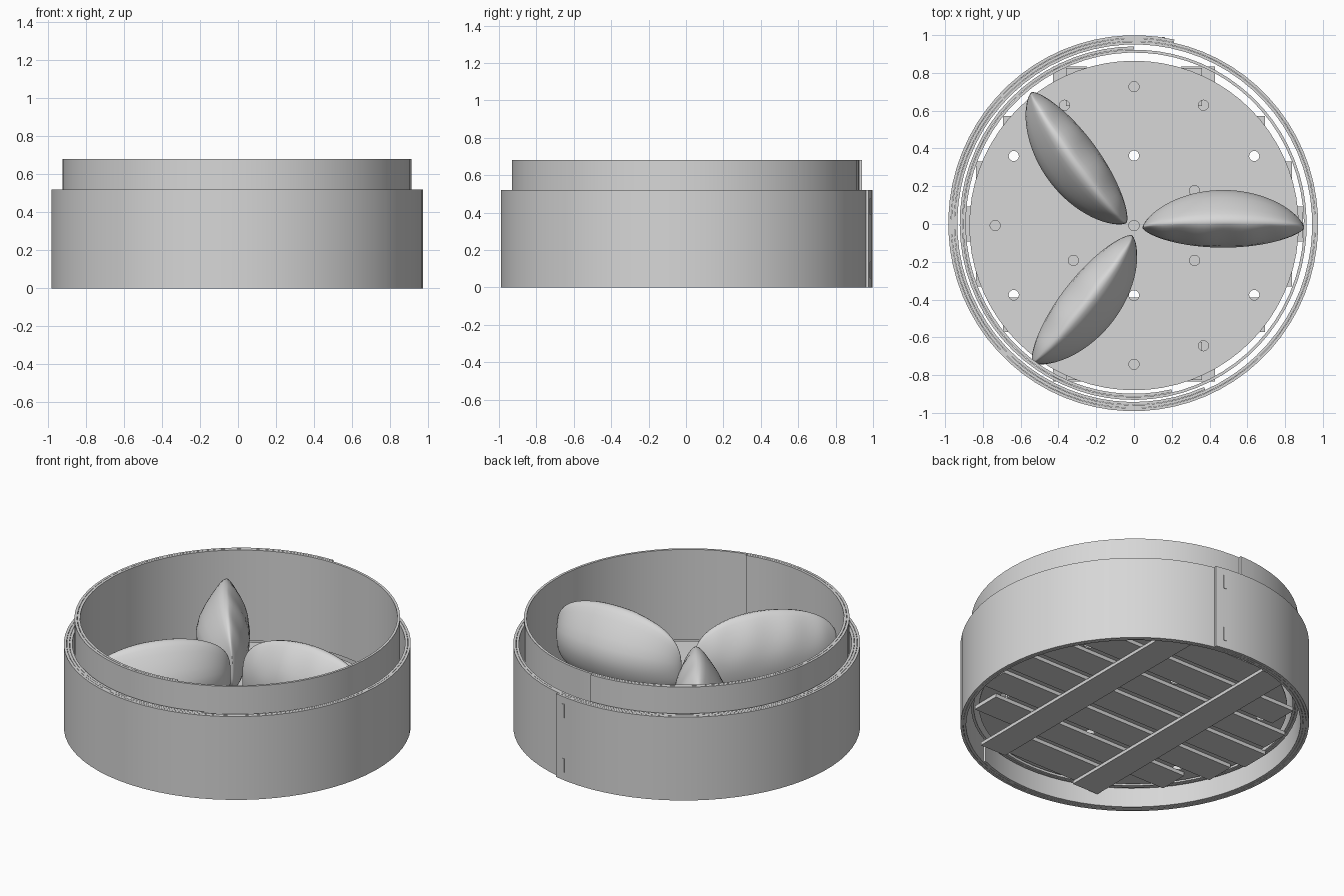
import bpy, bmesh
from math import sin, cos, pi, radians, sqrt, copysign
from mathutils import Matrix

if "Cube" in bpy.data.objects:
    bpy.data.objects.remove(bpy.data.objects["Cube"], do_unlink=True)

grey = bpy.data.materials.new("light_grey")
grey.use_nodes = True
grey.diffuse_color = (0.68, 0.68, 0.68, 1)
grey.node_tree.nodes["Principled BSDF"].inputs["Base Color"].default_value = (0.68, 0.68, 0.68, 1)


def finish(name, bm, smooth=None):
    bmesh.ops.recalc_face_normals(bm, faces=bm.faces)
    mesh = bpy.data.meshes.new(name)
    bm.to_mesh(mesh)
    bm.free()
    mesh.materials.append(grey)
    ob = bpy.data.objects.new(name, mesh)
    bpy.context.collection.objects.link(ob)
    if smooth:
        bpy.ops.object.select_all(action='DESELECT')
        ob.select_set(True)
        bpy.context.view_layer.objects.active = ob
        bpy.ops.object.shade_smooth_by_angle(angle=radians(smooth))
    return ob


def loft(bm, rings):
    """Skin closed rings of points and cap both ends."""
    rows = [[bm.verts.new(p) for p in ring] for ring in rings]
    n = len(rows[0])
    for a, b in zip(rows, rows[1:]):
        for i in range(n):
            j = (i + 1) % n
            bm.faces.new((a[i], a[j], b[j], b[i]))
    bm.faces.new(rows[0])
    bm.faces.new(rows[-1][::-1])


def box(name, x0, x1, y0, y1, z0, z1):
    bm = bmesh.new()
    loft(bm, [[(x0, y0, z), (x1, y0, z), (x1, y1, z), (x0, y1, z)] for z in (z0, z1)])
    return finish(name, bm)


# Bent bamboo strips, each wound as a tight, slightly oval spiral
def coil(name, start, turns, r_out, pitch, thick, oval, z0, z1):
    steps = int(turns * 72)
    rings = []
    for i in range(steps + 1):
        turn = turns * i / steps
        a = radians(start) + 2 * pi * turn
        r = r_out - pitch * turn
        rings.append([((r - d) * cos(a), (r - d) * sin(a) * oval, z)
                      for d, z in ((0, z0), (0, z1), (thick, z1), (thick, z0))])
    bm = bmesh.new()
    loft(bm, rings)
    return finish(name, bm, 30)


coil("outer_wall", 77.5, 2.6, 0.988, 0.0165, 0.015, 1.012, 0, 0.52)
coil("inner_wall", 90, 1.536, 0.927, 0.017, 0.015, 1.014, 0.115, 0.68)

# Stitches holding the outer lap
for k, z in enumerate((0.05, 0.39)):
    stitch = box("stitch_%d" % k, -0.008, 0.008, 0.985, 1.002, z, z + 0.085)
    stitch.rotation_euler.z = radians(-9)

# Slatted floor along x
for k in range(-3, 4):
    y, half = k * 0.24, 0.092
    if abs(k) == 3:
        y, half = copysign(0.725, k), 0.1
    length = sqrt(0.9 ** 2 - (abs(y) + half) ** 2)
    box("floor_slat_%d" % (k + 4), -length, length, y - half, y + half, 0.09, 0.113)

# Two cross bars underneath along y
for name, x in (("left_bar", 0.34), ("right_bar", -0.34)):
    box(name, x - 0.09, x + 0.09, -0.835, 0.835, 0.07, 0.09)

# Perforated liner sheet
bm = bmesh.new()
bmesh.ops.create_cone(bm, cap_ends=True, segments=72, radius1=0.872, radius2=0.872, depth=0.008,
                      matrix=Matrix.Translation((0, -0.008, 0.119)))
liner = finish("liner_sheet", bm)
holes = [(0, 0)]
for count, r, turn in ((6, 0.37, 30), (12, 0.735, 0)):
    holes += [(r * cos(radians(turn) + 2 * pi * i / count),
               r * sin(radians(turn) + 2 * pi * i / count)) for i in range(count)]
bm = bmesh.new()
for x, y in holes:
    bmesh.ops.create_cone(bm, cap_ends=True, segments=20, radius1=0.027, radius2=0.027, depth=0.1,
                          matrix=Matrix.Translation((x, y - 0.008, 0.119)))
cutter = finish("hole_cutter", bm)
cutter.hide_render = True
mod = liner.modifiers.new("holes", 'BOOLEAN')
mod.operation = 'DIFFERENCE'
mod.solver = 'EXACT'
mod.object = cutter
bpy.context.view_layer.objects.active = liner
bpy.ops.object.modifier_apply(modifier="holes")
bpy.data.objects.remove(cutter, do_unlink=True)


# Upright half-moon dumplings with a pinched crest and soft pleats
def dumpling(name, tip_x, tip_y, angle):
    rings = []
    steps, around = 40, 28
    for i in range(steps + 1):
        t = 0.004 + 0.992 * i / steps
        x = 0.428 - 0.428 * cos(pi * t)
        s = sin(pi * t)
        top = 0.35 + 0.28 * s ** 0.7
        low = 0.33 - 0.208 * s ** 0.6
        mid, tall = (top + low) / 2, (top - low) / 2
        ring = []
        for j in range(around):
            a = 2 * pi * j / around
            side, up = sin(a), cos(a)
            wide = (0.2 if side > 0 else 0.105) * s ** 1.35
            pinch = 1 - 0.45 * max(up, 0) ** 1.5
            pleat = 1 + (0.12 * sin(t * 34) * max(up, 0) if side < 0 else 0)
            y = wide * side * pinch * pleat + 0.03 * s * max(up, 0) ** 3
            ring.append((x, y, mid + tall * up))
        rings.append(ring)
    bm = bmesh.new()
    loft(bm, rings)
    bm.transform(Matrix.Translation((tip_x, tip_y, 0)) @ Matrix.Rotation(radians(angle), 4, 'Z'))
    finish(name, bm, 60)


dumpling("left_dumpling", 0.045, -0.02, 0)
dumpling("back_dumpling", -0.04, 0.005, 126)
dumpling("front_dumpling", -0.01, -0.06, 232)
